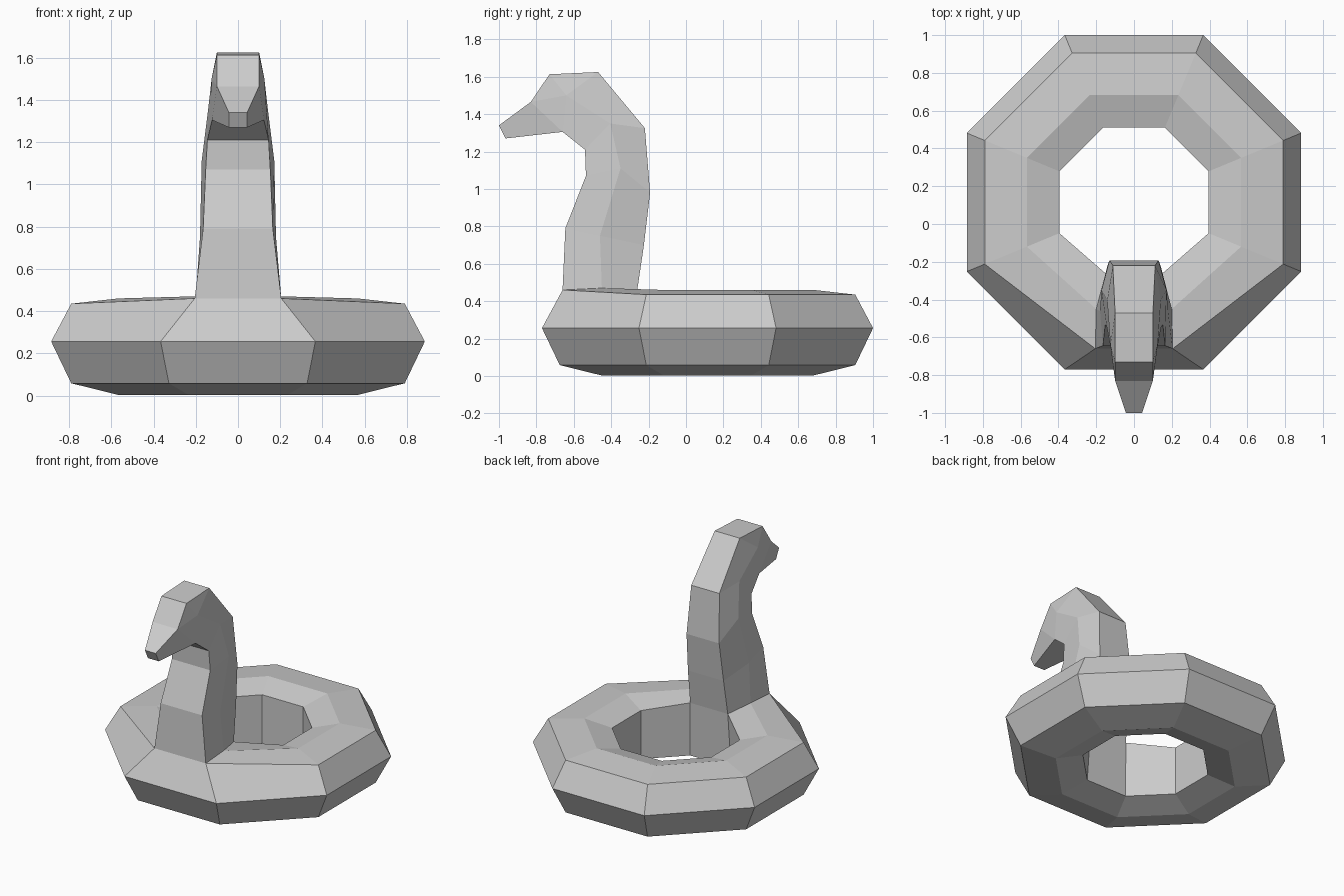
import bpy, bmesh, math

if "Cube" in bpy.data.objects:
    bpy.data.objects.remove(bpy.data.objects["Cube"])

bm = bmesh.new()

# Ring: seven-sided section swept round an octagon (apothem, z)
PROFILE = [(0.885, 0.256), (0.79, 0.435), (0.567, 0.46), (0.395, 0.41),
           (0.395, 0.06), (0.567, 0.003), (0.79, 0.058)]
CENTRE_Y, SIDES = 0.115, 8
ring = []
for k in range(SIDES):
    a = math.radians(-67.5 + 45 * k)
    s = 1 / math.cos(math.pi / SIDES)
    ring.append([bm.verts.new((r * s * math.cos(a), CENTRE_Y + r * s * math.sin(a), z))
                 for r, z in PROFILE])
n = len(PROFILE)
for k in range(SIDES):
    a, b = ring[k], ring[(k + 1) % SIDES]
    for j in range(n):
        # leave the front top open for the neck
        if k == SIDES - 1 and j in (1, 2):
            continue
        i = (j + 1) % n
        bm.faces.new((a[j], b[j], b[i], a[i]))

# Neck base: pull the ring's opening in to the neck outline
BASE = [(0.205, -0.66, 0.46), (0.20, -0.45, 0.47), (0.15, -0.262, 0.45)]
for side, col in ((1, ring[0]), (-1, ring[-1])):
    for j, (x, y, z) in enumerate(BASE):
        col[j + 1].co = (side * x, y, z)


def pair(x, y, z):
    """Mirrored right and left vertices."""
    return bm.verts.new((x, y, z)), bm.verts.new((-x, y, z))


def side_face(*pairs):
    """The same face on both sides."""
    bm.faces.new([p[0] for p in pairs])
    bm.faces.new([p[1] for p in reversed(pairs)])


def span(p, q):
    """Face across the middle."""
    bm.faces.new((p[0], q[0], q[1], p[1]))


# Neck sections: front, middle, back
SECTIONS = [
    [(0.165, -0.645, 0.79), (0.18, -0.46, 0.75), (0.142, -0.225, 0.70)],
    [(0.153, -0.535, 1.07), (0.172, -0.35, 1.11), (0.13, -0.192, 0.98)],
    [(0.145, -0.54, 1.21), (0.142, -0.405, 1.35), (0.112, -0.22, 1.325)],
    [(0.123, -0.66, 1.305), (0.125, -0.64, 1.50), (0.10, -0.47, 1.625)],
]
prev = [(ring[0][j], ring[-1][j]) for j in (1, 2, 3)]
for sec in SECTIONS:
    cur = [pair(*p) for p in sec]
    side_face(prev[0], prev[1], cur[1], cur[0])
    side_face(prev[1], prev[2], cur[2], cur[1])
    span(prev[0], cur[0])
    span(prev[2], cur[2])
    prev = cur

# Head
jaw, cheek, crown = prev
brow = pair(0.10, -0.73, 1.613)
bridge = pair(0.10, -0.83, 1.465)
tip = pair(0.043, -1.0, 1.34)
chin = pair(0.043, -0.965, 1.27)
side_face(cheek, crown, brow)
side_face(cheek, brow, bridge)
side_face(jaw, cheek, bridge)
side_face(jaw, bridge, tip, chin)
for p, q in ((crown, brow), (brow, bridge), (bridge, tip), (tip, chin), (chin, jaw)):
    span(p, q)

bmesh.ops.recalc_face_normals(bm, faces=bm.faces[:])
mesh = bpy.data.meshes.new("swim_ring")
bm.to_mesh(mesh)
bm.free()
bpy.context.collection.objects.link(bpy.data.objects.new("swim_ring", mesh))
